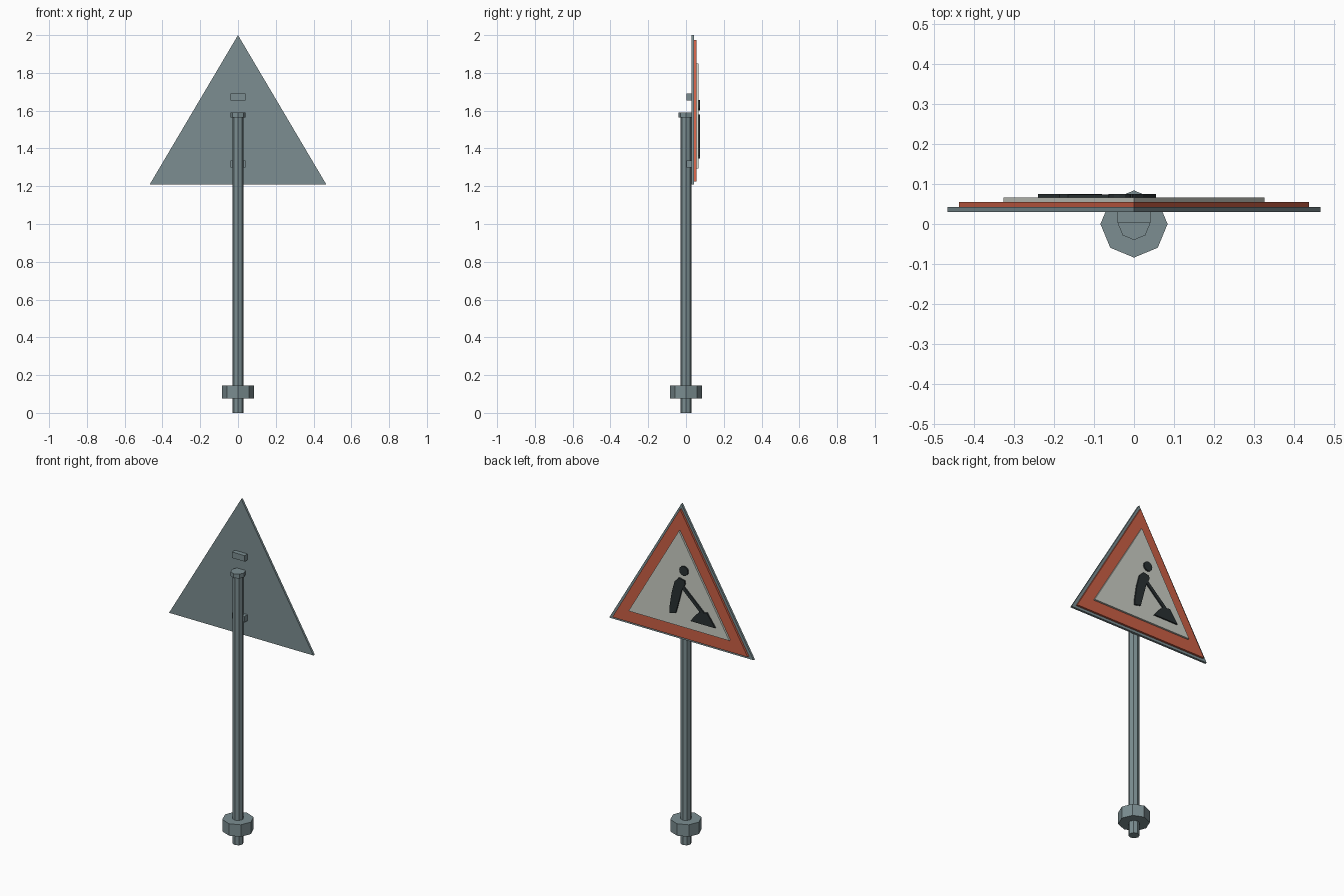
import bpy
import bmesh
import math
from mathutils import Vector

cube = bpy.data.objects.get("Cube")
if cube:
    bpy.data.objects.remove(cube, do_unlink=True)


def material(name, rgb):
    mat = bpy.data.materials.new(name)
    mat.use_nodes = True
    mat.diffuse_color = (*rgb, 1)
    mat.node_tree.nodes["Principled BSDF"].inputs["Base Color"].default_value = (*rgb, 1)
    return mat


steel = material("grey steel", (0.20, 0.27, 0.285))
red = material("warning red", (0.60, 0.115, 0.06))
white = material("off white", (0.60, 0.62, 0.56))
black = material("dark symbol", (0.022, 0.03, 0.032))


def add_object(name, bm, mat):
    bmesh.ops.recalc_face_normals(bm, faces=bm.faces)
    mesh = bpy.data.meshes.new(name)
    bm.to_mesh(mesh)
    bm.free()
    mesh.materials.append(mat)
    obj = bpy.data.objects.new(name, mesh)
    bpy.context.collection.objects.link(obj)
    return obj


def prism(name, outline, start, depth, mat):
    """Extrude an outline along depth, from the given start."""
    bm = bmesh.new()
    offset = Vector(start)
    face = bm.faces.new([bm.verts.new(Vector(p) + offset) for p in outline])
    result = bmesh.ops.extrude_face_region(bm, geom=[face])
    moved = [v for v in result["geom"] if isinstance(v, bmesh.types.BMVert)]
    bmesh.ops.translate(bm, verts=moved, vec=depth)
    # The extrusion leaves the starting face in place only when it is open
    bmesh.ops.holes_fill(bm, edges=[e for e in bm.edges if e.is_boundary], sides=0)
    return add_object(name, bm, mat)


def octagon_column(name, radius, bottom, top):
    ring = [(radius * math.cos(i * math.pi / 4), radius * math.sin(i * math.pi / 4), 0)
            for i in range(8)]
    return prism(name, ring, (0, 0, bottom), (0, 0, top - bottom), steel)


def plate(name, points, back, front, mat):
    outline = [(x, 0, z) for x, z in points]
    return prism(name, outline, (0, back, 0), (0, front - back, 0), mat)


# Post with its cap and foot collar
octagon_column("post", 0.03, 0, 1.585)
octagon_column("post_cap", 0.04, 1.565, 1.59)
octagon_column("foot_collar", 0.084, 0.075, 0.145)

# Brackets between the post and the sign
for name, low in (("lower_bracket", 1.30), ("upper_bracket", 1.655)):
    corners = [(-0.041, low), (0.041, low), (0.041, low + 0.035), (-0.041, low + 0.035)]
    plate(name, corners, 0.003, 0.031, steel)

# Stacked triangular panels
for name, half, low, high, back, front, mat in (
        ("back_panel", 0.467, 1.21, 2.0, 0.03, 0.043, steel),
        ("red_border", 0.438, 1.225, 1.973, 0.043, 0.055, red),
        ("white_panel", 0.326, 1.295, 1.85, 0.055, 0.066, white)):
    plate(name, [(-half, low), (half, low), (0, high)], back, front, mat)

# Worker symbol: head, body, shovel and heap
BACK, FRONT = 0.066, 0.0745
head = [(-0.036 + 0.028 * math.cos(i * math.pi / 6), 1.628 + 0.028 * math.sin(i * math.pi / 6))
        for i in range(12)]
plate("symbol_head", head, BACK, FRONT, black)
plate("symbol_body", [
    (-0.004, 1.58), (-0.042, 1.572), (-0.045, 1.552), (-0.023, 1.512), (-0.01, 1.461),
    (0.015, 1.37), (0.055, 1.36), (0.055, 1.392), (0.041, 1.483), (0.022, 1.553)],
    BACK, FRONT, black)
plate("symbol_shovel", [
    (-0.015, 1.53), (-0.03, 1.543), (-0.165, 1.42), (-0.15, 1.405)],
    BACK, FRONT - 0.001, black)
plate("symbol_heap", [
    (-0.24, 1.348), (-0.08, 1.348), (-0.11, 1.387), (-0.138, 1.415),
    (-0.187, 1.422), (-0.215, 1.383)],
    BACK, FRONT, black)
